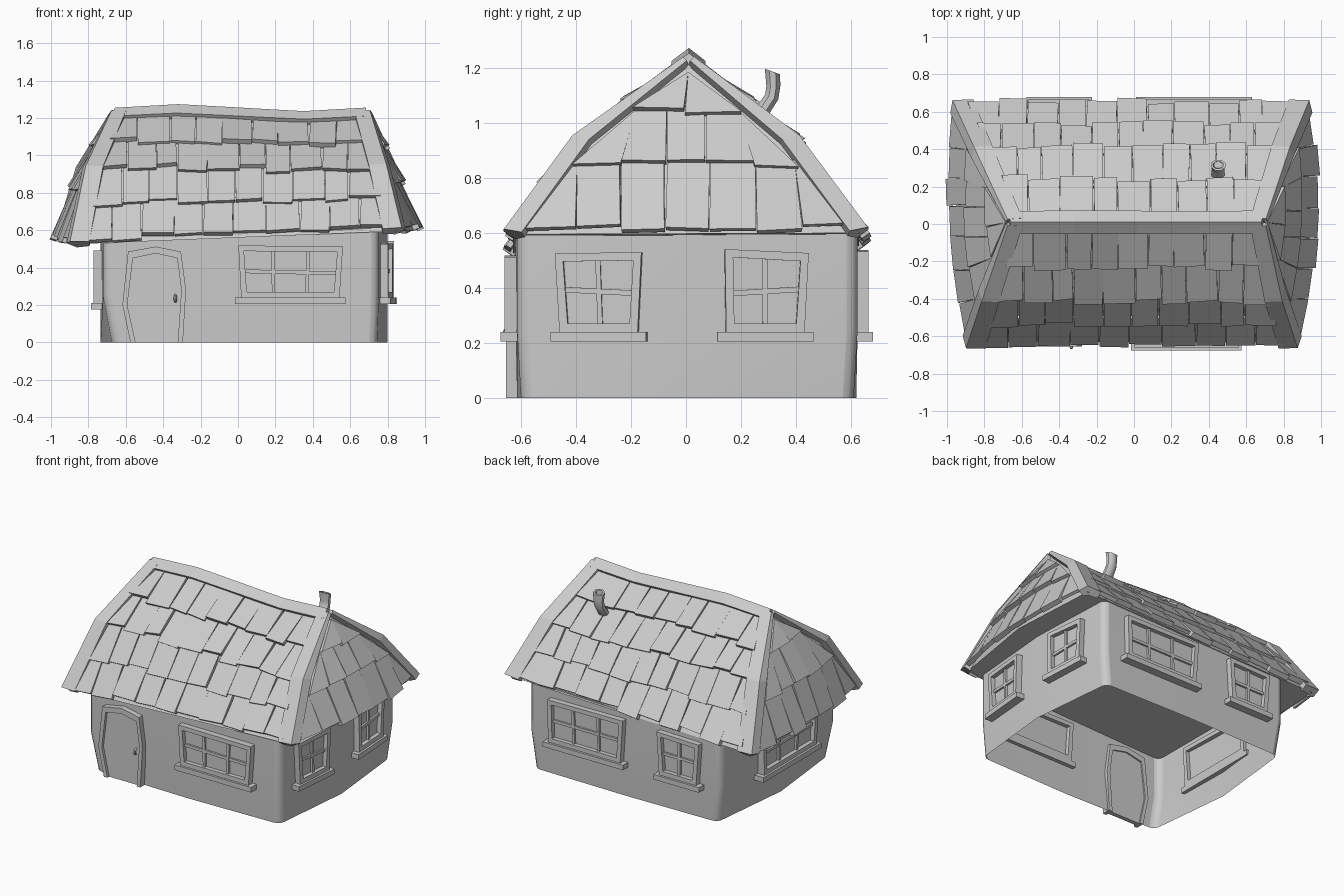
import bpy, bmesh, math, random
from mathutils import Vector as V, Matrix

if "Cube" in bpy.data.objects:
    bpy.data.objects.remove(bpy.data.objects["Cube"])

random.seed(4)
jit = lambda a: random.uniform(-a, a)


def finish(name, bm, matrix=None, smooth=None):
    bmesh.ops.recalc_face_normals(bm, faces=bm.faces)
    me = bpy.data.meshes.new(name)
    bm.to_mesh(me)
    bm.free()
    ob = bpy.data.objects.new(name, me)
    bpy.context.collection.objects.link(ob)
    if matrix:
        ob.matrix_world = matrix
    if smooth:
        bpy.ops.object.select_all(action='DESELECT')
        ob.select_set(True)
        bpy.context.view_layer.objects.active = ob
        bpy.ops.object.shade_smooth_by_angle(angle=math.radians(smooth))
    return ob


def loft(bm, rings, closed=False, caps=True):
    vs = [[bm.verts.new(p) for p in r] for r in rings]
    n, m = len(vs[0]), len(vs)
    for i in range(m if closed else m - 1):
        a, b = vs[i], vs[(i + 1) % m]
        for k in range(n):
            bm.faces.new((a[k], a[(k + 1) % n], b[(k + 1) % n], b[k]))
    if caps and not closed:
        bm.faces.new(vs[0])
        bm.faces.new(vs[-1])


def prism(bm, pts, y0, y1):
    loft(bm, [[(x, y, z) for x, z in pts] for y in (y0, y1)])


def box(bm, x0, x1, y0, y1, z0, z1):
    prism(bm, [(x0, z0), (x1, z0), (x1, z1), (x0, z1)], y0, y1)


# Walls: open shell with bulging ends and rounded corners that flare upward
base = [(-.67, -.60), (.04, -.615), (.74, -.60), (.80, 0), (.74, .61), (.04, .62), (-.67, .61), (-.735, 0)]
upper = [(-.72, -.615), (.04, -.62), (.75, -.615), (.80, 0), (.77, .625), (.04, .625), (-.705, .625), (-.735, 0)]
bm = bmesh.new()
loft(bm, [[(x, y, z if z < .5 else .585 + .04 * x) for x, y in o]
          for z, o in ((0, base), (.25, upper), (.6, upper))], caps=False)
walls = finish("walls", bm, smooth=45)
bev = walls.modifiers.new("round_corners", 'BEVEL')
bev.width, bev.segments, bev.limit_method, bev.angle_limit = .04, 3, 'ANGLE', math.radians(40)

# Roof slopes: each is a function of u (along eave) and v (up the slope)
hip = {
    'FL': [V((-.87, -.63, .525)), V((-.79, -.39, .915)), V((-.655, .01, 1.208))],
    'FR': [V((.85, -.63, .595)), V((.77, -.39, .925)), V((.685, .01, 1.208))],
    'BL': [V((-.94, .63, .55)), V((-.83, .39, .92)), V((-.655, .01, 1.208))],
    'BR': [V((.91, .63, .60)), V((.81, .39, .925)), V((.685, .01, 1.208))],
}


def slope(left, right, bulge, wave):
    def along(p, v):
        i = 0 if v < .5 else 1
        return p[i] + (p[i + 1] - p[i]) * (v * 2 - i)

    def S(u, v):
        p = along(hip[left], v).lerp(along(hip[right], v), u)
        p.x += bulge * 4 * u * (1 - u) * (1 - v)
        p.z += wave * v * math.sin(2 * math.pi * u)
        return p
    return S


def normal(S, u, v):
    v = min(max(v, .02), .93)
    n = (S(u + .01, v) - S(u - .01, v)).cross(S(u, v + .01) - S(u, v - .01)).normalized()
    return n if n.dot(S(u, v) - V((0, 0, .6))) > 0 else -n


front, back = slope('FL', 'FR', 0, .018), slope('BL', 'BR', 0, .018)
lend, rend = slope('FL', 'BL', -.05, 0), slope('FR', 'BR', .07, 0)

# Roof core with closed underside
bm = bmesh.new()
for S, nu in ((front, 4), (back, 4), (lend, 2), (rend, 2)):
    g = [[bm.verts.new(S(i / nu, j / 2)) for i in range(nu + 1)] for j in range(3)]
    for j in range(2):
        for i in range(nu):
            bm.faces.new((g[j][i], g[j][i + 1], g[j + 1][i + 1], g[j + 1][i]))
bmesh.ops.remove_doubles(bm, verts=bm.verts, dist=.001)
bmesh.ops.dissolve_degenerate(bm, edges=bm.edges, dist=.0005)
bmesh.ops.holes_fill(bm, edges=[e for e in bm.edges if e.is_boundary])
finish("roof_core", bm)


# Hip and ridge trim boards, folded over the edge between two slopes
def fold(P, A, nA, B, nB, t=.038):
    k = (nA + nB) / (1 + nA.dot(nB))
    return [P + k * t, A + nA * t, A - nA * .01, P - k * .015, B - nB * .01, B + nB * t]


bm = bmesh.new()
for S, E, su, eu in ((front, lend, 0, 0), (front, rend, 1, 0), (back, lend, 0, 1), (back, rend, 1, 1)):
    rings = []
    for v in (-.01, .5, 1):
        P = S(su, v)
        A = S(abs(su - .045), v)
        width = (E(1, v) - E(0, v)).length
        e = min(.5, .045 / max(width, .01))
        rings.append(fold(P, A, normal(S, su, v), E(abs(eu - e), v), normal(E, eu, v)))
    loft(bm, rings)
loft(bm, [fold(front(u, 1), front(u, .95), normal(front, u, 1), back(u, .95), normal(back, u, 1))
          for u in (0, .25, .5, .75, 1)])
finish("roof_trim", bm)


# Shingle rows, clipped to the hips
def shingles(name, S, axis, rows, pitch):
    bm = bmesh.new()

    def at(s, v):
        lo, hi = S(0, v)[axis], S(1, v)[axis]
        m = min(.5, .045 / (hi - lo))
        return min(max((s - lo) / (hi - lo), m), 1 - m)
    for v0, v1 in rows:
        lo, hi = S(0, v0)[axis] + .045, S(1, v0)[axis] - .045
        n = max(2, round((hi - lo) / pitch))
        cuts = [lo + (hi - lo) * i / n + (jit(.02) if 0 < i < n else 0) for i in range(n + 1)]
        for a, b in zip(cuts, cuts[1:]):
            d, lift, skew = jit(.02), .038 + jit(.009), jit(.006)
            low, top = [], []
            for s, v, h0, h1 in ((a + .002, v0 + d + skew, .01, lift), (b - .002, v0 + d - skew, .01, lift),
                                 (b - .003 + skew, v1, -.008, .016), (a + .003 + skew, v1, -.008, .016)):
                u = at(s, v)
                p, nn = S(u, v), normal(S, u, v)
                low.append(p + nn * h0)
                top.append(p + nn * h1)
            loft(bm, [low, top])
    finish(name, bm)


long_rows = [(.01, .29), (.25, .53), (.49, .76), (.72, .97)]
end_rows = [(.015, .4), (.37, .71), (.69, .95)]
shingles("front_shingles", front, 0, long_rows, .155)
shingles("back_shingles", back, 0, long_rows, .155)
shingles("left_shingles", lend, 1, end_rows, .165)
shingles("right_shingles", rend, 1, end_rows, .165)


# Windows: frame, sill, recessed glass and glazing bars (local -y is outward)
def window(name, x, y, turn, w, z0, z1, cols):
    bm = bmesh.new()
    h, t = w / 2, .03
    corners = [(-h + .012, z0), (h - .012, z0), (h + jit(.008), z1 + jit(.01)), (-h + jit(.008), z1 + jit(.01))]
    mid = (z0 + z1) / 2
    ring = []
    for cx, cz in corners:
        ix, iz = cx - math.copysign(t, cx), cz - math.copysign(t, cz - mid)
        ring.append([(cx, -.04, cz), (cx, .03, cz), (ix, .03, iz), (ix, -.04, iz)])
    loft(bm, ring, closed=True)
    box(bm, -h - .02, h + .02, -.055, .03, z0 - .035, z0)
    box(bm, -h + .025, h - .025, -.01, 0, z0 + .02, z1 - .02)
    for i in range(1, cols):
        c, k = -h + w * i / cols, jit(.008)
        prism(bm, [(c - .009 + k, z0 + .02), (c + .009 + k, z0 + .02),
                   (c + .009 - k, z1 - .025), (c - .009 - k, z1 - .025)], -.025, 0)
    k = jit(.008)
    prism(bm, [(-h + .025, mid - .01 + k), (h - .025, mid - .01 - k),
               (h - .025, mid + .01 - k), (-h + .025, mid + .01 + k)], -.023, 0)
    finish(name, bm, Matrix.Translation((x, y, 0)) @ Matrix.Rotation(math.radians(turn), 4, 'Z'))


window("front_window", .28, -.621, 0, .55, .24, .51, 3)
window("back_wide_window", .32, .625, 180, .58, .24, .53, 3)
window("back_small_window", -.40, .625, 180, .31, .24, .53, 2)
window("right_front_window", .776, -.315, 85, .31, .24, .535, 2)
window("right_back_window", .786, .287, 93, .31, .24, .535, 2)
window("left_window", -.732, -.05, -90, .60, .21, .49, 3)

# Door frame, door leaf and handle
outer = [(-.575, 0), (-.618, .20), (-.588, .485), (-.44, .512), (-.305, .485), (-.278, .28), (-.295, 0)]
inner = [(-.548, 0), (-.592, .20), (-.562, .45), (-.44, .476), (-.325, .45), (-.303, .28), (-.322, 0)]
bm = bmesh.new()
loft(bm, [[(ox, -.655, oz), (ox, -.595, oz), (ix, -.595, iz), (ix, -.655, iz)]
          for (ox, oz), (ix, iz) in zip(outer, inner)])
finish("door_frame", bm)
bm = bmesh.new()
prism(bm, inner, -.635, -.605)
finish("door", bm)
bm = bmesh.new()
loft(bm, [[(-.335 + r * math.cos(k * math.pi / 4), y + r * math.sin(k * math.pi / 4), z) for k in range(8)]
          for y, z, r in ((-.635, .212, .004), (-.655, .22, .008), (-.66, .235, .009), (-.655, .25, .008), (-.635, .258, .004))])
finish("door_handle", bm, smooth=40)

# Bent stovepipe with a hollow top
bm = bmesh.new()
path = [(.24, 1.0, -55, 1), (.285, 1.055, -45, 1), (.312, 1.095, -20, .95), (.318, 1.135, 0, .95),
        (.315, 1.188, -20, 1.1), (.315, 1.188, -20, .75), (.316, 1.12, -5, .65)]
rings = []
for y, z, tilt, s in path:
    c, d = math.cos(math.radians(tilt)), math.sin(math.radians(tilt))
    rings.append([(.45 + .038 * s * math.cos(a), y + .029 * s * math.sin(a) * c, z + .029 * s * math.sin(a) * d)
                  for a in (k * math.pi / 4 + math.pi / 8 for k in range(8))])
loft(bm, rings)
finish("stovepipe", bm, smooth=50)
